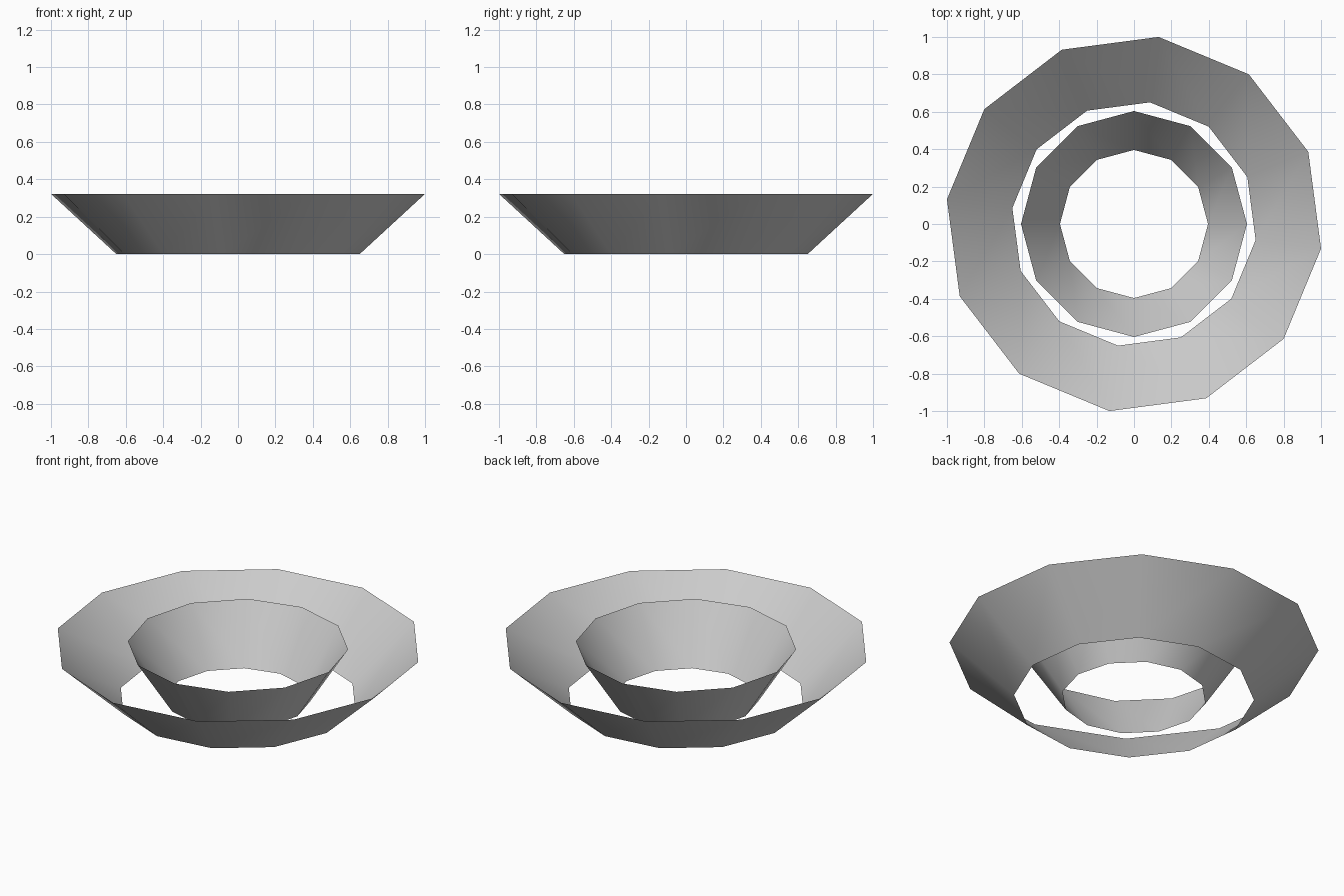
import bpy
import bmesh
from math import cos, sin, radians, tau

cube = bpy.data.objects.get("Cube")
if cube:
    bpy.data.objects.remove(cube, do_unlink=True)

SIDES = 12
HEIGHT = 0.322

grey = bpy.data.materials.new("plain_grey")
grey.use_nodes = True
colour = (0.6, 0.6, 0.6, 1.0)
grey.diffuse_color = colour
grey.node_tree.nodes["Principled BSDF"].inputs["Base Color"].default_value = colour


def flared_band(name, bottom_radius, top_radius, turn):
    """Open twelve-sided cone band, a single sheet facing inward and up."""
    bm = bmesh.new()

    def ring(radius, z):
        angles = [radians(turn) + tau * i / SIDES for i in range(SIDES)]
        return [bm.verts.new((radius * cos(a), radius * sin(a), z)) for a in angles]

    low, high = ring(bottom_radius, 0), ring(top_radius, HEIGHT)
    for i in range(SIDES):
        j = (i + 1) % SIDES
        face = bm.faces.new((low[i], high[i], high[j], low[j]))
        face.smooth = True
    mesh = bpy.data.meshes.new(name)
    bm.to_mesh(mesh)
    bm.free()
    mesh.materials.append(grey)
    obj = bpy.data.objects.new(name, mesh)
    bpy.context.collection.objects.link(obj)
    return obj


# Wide outer band, turned a quarter step against the inner one
flared_band("outer_band", 0.656, 1.0086, -7.5)

# Narrow inner band
flared_band("inner_band", 0.396, 0.604, 0)
